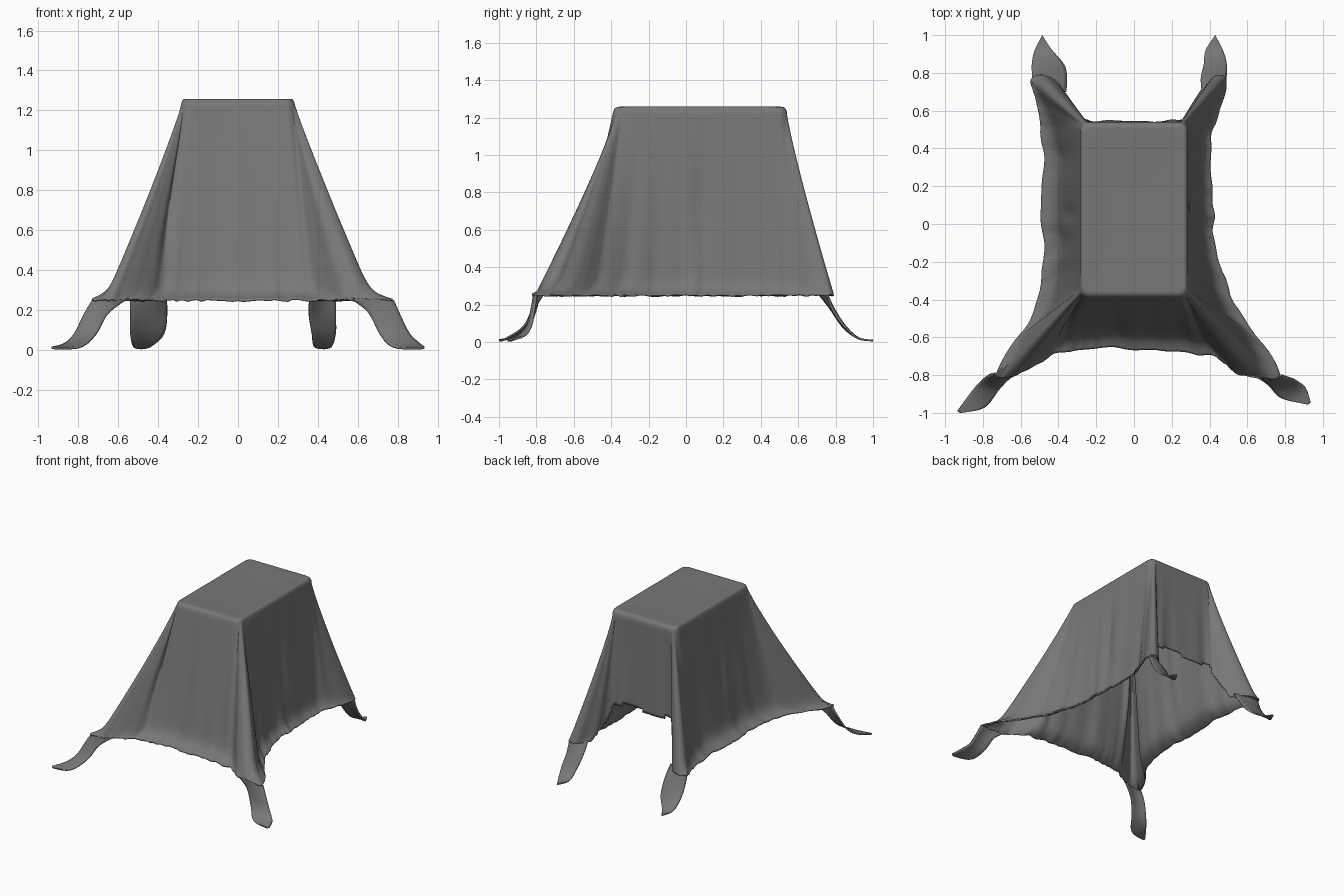
import bpy, bmesh, math, random
from mathutils import Vector

if "Cube" in bpy.data.objects:
    bpy.data.objects.remove(bpy.data.objects["Cube"])

random.seed(4)
TOP, HEM = 1.25, 0.25

# Dark grey cloth
cloth = bpy.data.materials.new("dark_cloth")
cloth.diffuse_color = (0.185, 0.185, 0.185, 1)
cloth.use_nodes = True
cloth.node_tree.nodes["Principled BSDF"].inputs["Base Color"].default_value = cloth.diffuse_color


def catmull(a, b, c, d, t):
    return 0.5 * (2 * b + (c - a) * t + (2 * a - 5 * b + 4 * c - d) * t * t
                  + (3 * b - a - 3 * c + d) * t ** 3)


def sample(pts, n, closed):
    pts = [Vector(p) for p in pts]
    m, out = len(pts), []
    pick = (lambda i: pts[i % m]) if closed else (lambda i: pts[max(0, min(m - 1, i))])
    for i in range(m if closed else m - 1):
        for k in range(n):
            out.append(catmull(pick(i - 1), pick(i), pick(i + 1), pick(i + 2), k / n))
    return out if closed else out + [pts[-1]]


def clamp(v, lo, hi):
    return max(lo, min(hi, v))


def finish(bm, name):
    bmesh.ops.remove_doubles(bm, verts=bm.verts, dist=0.0008)
    bmesh.ops.recalc_face_normals(bm, faces=bm.faces)
    me = bpy.data.meshes.new(name)
    bm.to_mesh(me)
    bm.free()
    me.materials.append(cloth)
    ob = bpy.data.objects.new(name, me)
    bpy.context.collection.objects.link(ob)
    sol = ob.modifiers.new("thickness", "SOLIDIFY")
    sol.thickness, sol.offset = 0.01, 0
    bpy.context.view_layer.objects.active = ob
    ob.select_set(True)
    bpy.ops.object.shade_smooth_by_angle(angle=math.radians(50))
    ob.select_set(False)


def skin(bm, rows, closed, keep=lambda c: True):
    for r0, r1 in zip(rows, rows[1:]):
        n = len(r0)
        for i in range(n if closed else n - 1):
            q = [r0[i], r0[(i + 1) % n], r1[(i + 1) % n], r1[i]]
            if keep(sum((v.co for v in q), Vector()) / 4):
                bm.faces.new(q)


# Hem outline seen from above: x, y, and how corner-like the drop is
hem = [
    (0, -.66, 0), (.25, -.68, 0), (.42, -.70, .2), (.55, -.79, .8), (.63, -.80, 1),
    (.78, -.80, .15), (.60, -.53, .1), (.48, -.30, 0), (.42, -.05, 0), (.42, .12, 0),
    (.40, .38, 0), (.44, .57, .4), (.49, .75, .9), (.43, .78, 1), (.36, .70, .6),
    (.29, .57, .3), (.14, .55, 0), (-.14, .55, 0), (-.30, .57, .3), (-.37, .70, .6),
    (-.46, .78, 1), (-.54, .76, .8), (-.50, .57, .4), (-.48, .35, 0), (-.49, .05, 0),
    (-.48, -.25, 0), (-.55, -.50, .1), (-.73, -.79, .3), (-.64, -.80, 1),
    (-.55, -.76, .8), (-.42, -.69, .2), (-.25, -.66, 0)]
ring = sample(hem, 10, True)
N = len(ring)
folds = []
for i in range(N):
    a = math.tau * i / N
    folds.append(0.5 * math.sin(23 * a + 1) + 0.35 * math.sin(41 * a + 2) + 0.1 * random.uniform(-1, 1))
rag = [random.uniform(-.005, .005) for _ in range(N)]


# Matching point on the rounded rectangle of the flat top
def top_point(p):
    r = .04
    s = Vector((p.x * .8, p.y * (.62 if p.y < 0 else 1)))
    q = Vector((clamp(s.x, -.28 + r, .28 - r), clamp(s.y, -.385 + r, .535 - r)))
    return q + (s - q).normalized() * r


def drape_row(t, bm):
    row = []
    for i, p in enumerate(ring):
        tp, w = top_point(p), clamp(p.z, 0, 1)
        # steep wall that turns out into a flat lip at the hem
        c = .72 if p.y < -.6 else .58
        f = w * t ** 1.13 + (1 - w) * (c * t + (1 - c) * t ** 30)
        tang = ring[(i + 1) % N].xy - ring[i - 1].xy
        nrm = Vector((tang.y, -tang.x)).normalized()
        # soft pleats, with long creases on the front and the sides
        d = .010 * folds[i] * t * (1 - .6 * w)
        for cx, cy, size in ((-.44, -.70, .02), (.42, .10, .014), (.42, .05, .012), (-.49, .05, .014)):
            r = (p.x - cx) ** 2 + (p.y - cy) ** 2
            d -= size * math.exp(-r / .0012) * math.sin(math.pi * t) ** 2
        xy = tp.lerp(p.xy, f) + nrm * d
        row.append(bm.verts.new((xy.x, xy.y, TOP - .02 + (HEM + .02 - TOP) * t + rag[i] * t ** 6)))
    return row


# Draped cloth: flat top, rounded rim, sloping walls
bm = bmesh.new()
rows = []
for s, z in ((0, -.006), (.3, -.005), (.6, -.002), (.85, .001), (.94, .003), (.965, .002), (.985, -.005)):
    row = []
    for p in ring:
        q = top_point(p)
        row.append(bm.verts.new((q.x * s, .075 + (q.y - .075) * s, TOP + z)))
    rows.append(row)
levels = [k / 40 for k in range(36)] + [.9, .92, .94, .955, .965, .975, .982, .989, .995, 1]
rows += [drape_row(t, bm) for t in levels]


# The back panel ends high in a ragged arch between the two rear folds
def not_back_opening(c):
    if c.y < .45 or abs(c.x) > .37 or c.z > .66:
        return True
    edge = .53 + .02 * math.sin(17 * c.x) - .28 * clamp((abs(c.x) - .25) / .1, 0, 1)
    return c.z > edge


skin(bm, rows, True, not_back_opening)
bmesh.ops.dissolve_degenerate(bm, dist=0.0005, edges=bm.edges)
finish(bm, "draped_cloth")


# Trailing cloth corners: tongues that curl down to the floor
def corner(name, inner, outer, out_dir):
    a, b = sample(inner, 6, False), sample(outer, 6, False)
    bm, rows, cols = bmesh.new(), [], 8
    o = Vector(out_dir).normalized()
    for k, (p, q) in enumerate(zip(a, b)):
        fade = 1 - k / (len(a) - 1)
        row = []
        for j in range(cols + 1):
            u = j / cols
            c = p.lerp(q, u) + o * (.02 * math.sin(math.pi * u) * fade)
            c.z = max(c.z, .006)
            row.append(bm.verts.new(c))
        rows.append(row)
    skin(bm, rows, False)
    finish(bm, name)


corner("front_right_corner",
       [(.56, -.79, .26), (.65, -.81, .19), (.71, -.85, .08), (.78, -.92, .015), (.92, -.955, .008)],
       [(.78, -.80, .25), (.81, -.81, .18), (.86, -.83, .08), (.91, -.87, .03), (.935, -.945, .012)],
       (.3, -1, 0))
corner("front_left_corner",
       [(-.55, -.76, .26), (-.65, -.81, .18), (-.71, -.87, .08), (-.79, -.97, .015), (-.92, -1, .008)],
       [(-.73, -.79, .25), (-.77, -.80, .18), (-.82, -.84, .08), (-.87, -.90, .03), (-.935, -.99, .012)],
       (-.3, -1, 0))
for side, name, tip, wide in ((1, "back_right_corner", .43, .49), (-1, "back_left_corner", .485, .54)):
    corner(name,
           [(side * .36, .70, .27), (side * .355, .77, .18), (side * .37, .84, .08),
            (side * (tip - .05), .92, .02), (side * tip, 1, .008)],
           [(side * wide, .755, .25), (side * wide, .79, .16), (side * wide, .85, .08),
            (side * (tip + .04), .92, .02), (side * tip, 1, .008)],
           (0, 1, 0))
